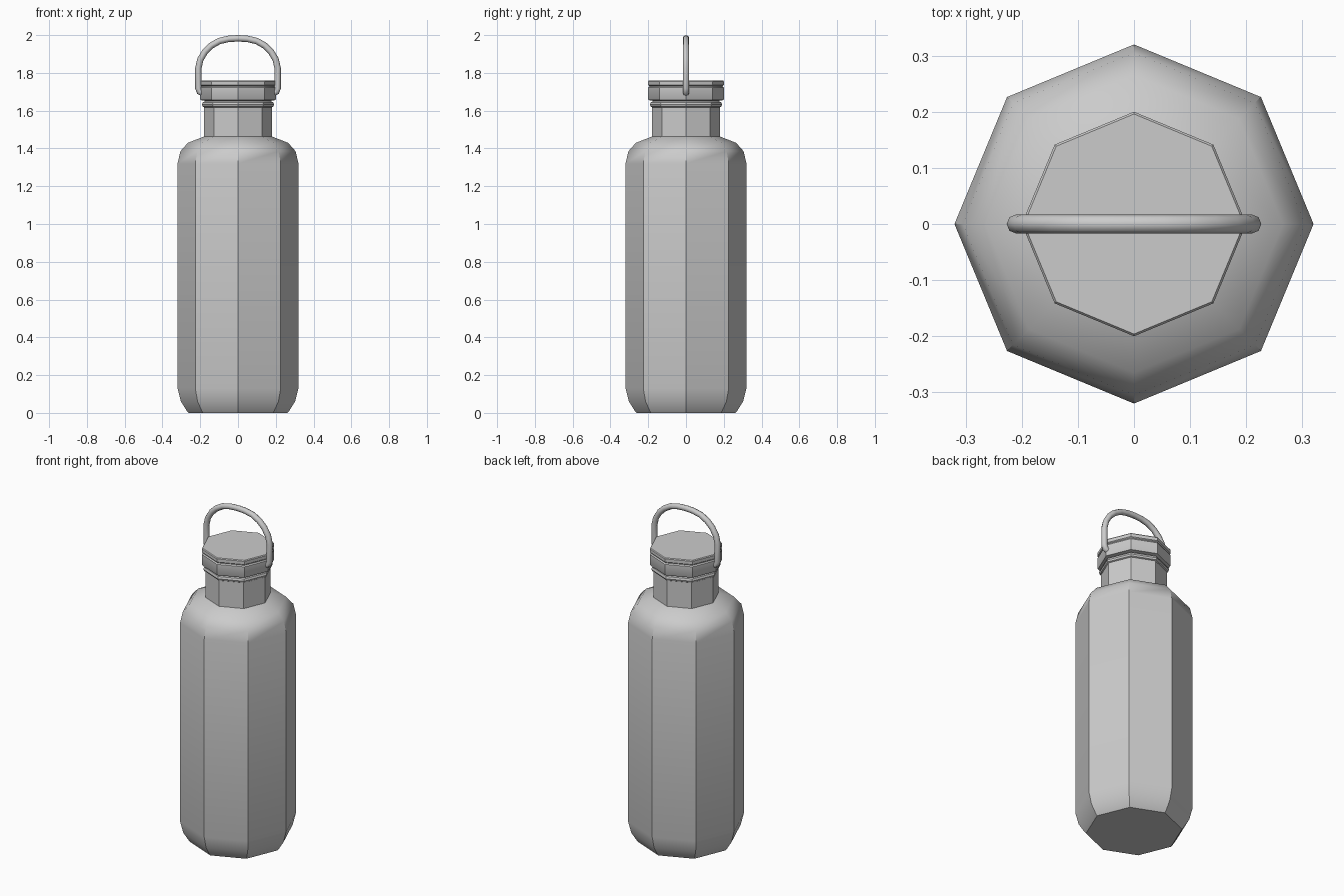
import bpy, bmesh, math
from mathutils import Vector

if "Cube" in bpy.data.objects:
    bpy.data.objects.remove(bpy.data.objects["Cube"])


def finish(name, bm, angle):
    bmesh.ops.recalc_face_normals(bm, faces=bm.faces)
    me = bpy.data.meshes.new(name)
    bm.to_mesh(me)
    bm.free()
    ob = bpy.data.objects.new(name, me)
    bpy.context.collection.objects.link(ob)
    bpy.ops.object.select_all(action='DESELECT')
    ob.select_set(True)
    bpy.context.view_layer.objects.active = ob
    bpy.ops.object.shade_smooth_by_angle(angle=math.radians(angle))
    return ob


def skin(name, rings, angle):
    """Join a list of closed rings of points and cap both ends."""
    bm = bmesh.new()
    vs = [[bm.verts.new(p) for p in ring] for ring in rings]
    n = len(vs[0])
    for a, b in zip(vs, vs[1:]):
        for i in range(n):
            j = (i + 1) % n
            bm.faces.new((a[i], a[j], b[j], b[i]))
    bm.faces.new(vs[0][::-1])
    bm.faces.new(vs[-1])
    return finish(name, bm, angle)


def lathe(name, profile, sides=8, angle=35):
    dirs = [(math.cos(k * math.tau / sides), math.sin(k * math.tau / sides)) for k in range(sides)]
    return skin(name, [[(r * c, r * s, z) for c, s in dirs] for r, z in profile], angle)


# Octagonal bottle with rounded base, shoulder and neck
lathe("bottle_body", [
    (0.262, 0.0), (0.272, 0.012), (0.302, 0.06), (0.32, 0.13),
    (0.32, 1.32), (0.305, 1.385), (0.265, 1.43), (0.18, 1.463),
    (0.18, 1.62)])

# Thin collar ring between neck and lid
lathe("neck_ring", [
    (0.175, 1.615), (0.187, 1.622), (0.191, 1.632), (0.187, 1.644), (0.175, 1.65)])

# Lid with a groove under its top disc
lathe("lid", [
    (0.175, 1.62), (0.175, 1.652), (0.197, 1.656), (0.20, 1.66), (0.20, 1.722),
    (0.194, 1.728), (0.194, 1.731), (0.20, 1.736),
    (0.20, 1.755), (0.196, 1.76)])

# Carry loop swept along a mirrored path
half = [(0.185, 1.692), (0.203, 1.70), (0.21, 1.718), (0.21, 1.825), (0.199, 1.872),
        (0.174, 1.913), (0.141, 1.945), (0.098, 1.969), (0.05, 1.98)]
path = [Vector((x, 0, z)) for x, z in half] + [Vector((0, 0, 1.983))]
path += [Vector((-x, 0, z)) for x, z in reversed(half)]
rings = []
for i, p in enumerate(path):
    t = (path[min(i + 1, len(path) - 1)] - path[max(i - 1, 0)]).normalized()
    side = Vector((t.z, 0, -t.x))
    rings.append([p + 0.017 * (side * math.cos(a) + Vector((0, 1, 0)) * math.sin(a))
                  for a in (k * math.tau / 8 for k in range(8))])
skin("carry_loop", rings, 60)
